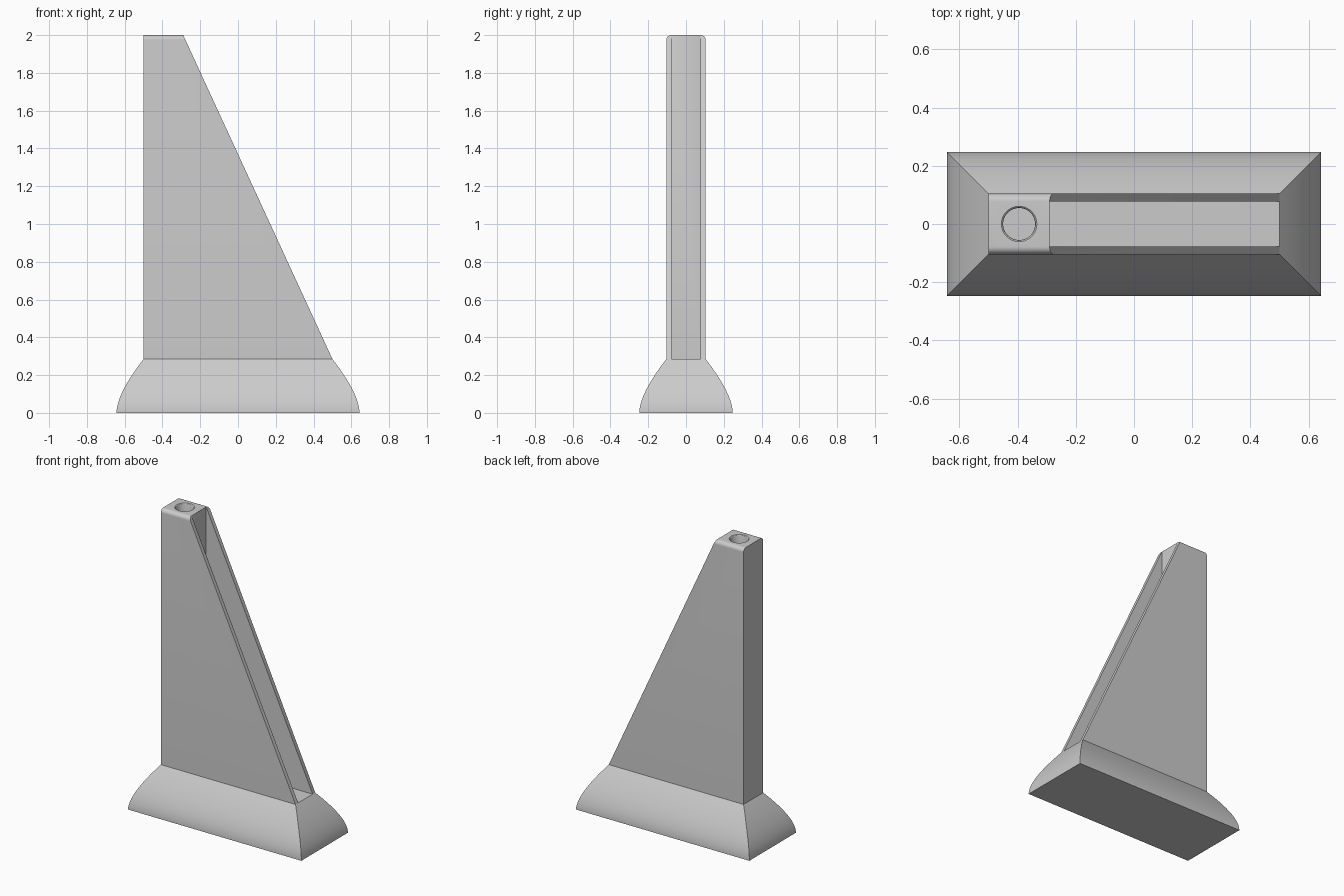
import bpy, bmesh, math
from mathutils import Vector, Matrix

cube = bpy.data.objects.get("Cube")
if cube:
    bpy.data.objects.remove(cube, do_unlink=True)

FOOT_H, TOP = 0.285, 2.0
HALF_X, HALF_Y, FLARE = 0.5, 0.104, 0.143
POST_END, POCKET_Y = -0.29, 0.077

grey = bpy.data.materials.new("plain grey")
grey.use_nodes = True
colour = (0.6, 0.6, 0.6, 1)
grey.diffuse_color = colour
grey.node_tree.nodes["Principled BSDF"].inputs["Base Color"].default_value = colour


def finish(bm, name):
    bmesh.ops.recalc_face_normals(bm, faces=bm.faces)
    mesh = bpy.data.meshes.new(name)
    bm.to_mesh(mesh)
    bm.free()
    obj = bpy.data.objects.new(name, mesh)
    bpy.context.collection.objects.link(obj)
    mesh.materials.append(grey)
    return obj


def select_only(obj):
    bpy.ops.object.select_all(action='DESELECT')
    obj.select_set(True)
    bpy.context.view_layer.objects.active = obj


def box(bm, lo, hi):
    lo, hi = Vector(lo), Vector(hi)
    size = Matrix.Diagonal((*(hi - lo), 1))
    bmesh.ops.create_cube(bm, size=1, matrix=Matrix.Translation((lo + hi) / 2) @ size)


def loft(bm, rings):
    # stacked closed rings with capped ends
    rings = [[bm.verts.new(p) for p in ring] for ring in rings]
    n = len(rings[0])
    for a, b in zip(rings, rings[1:]):
        for i in range(n):
            j = (i + 1) % n
            bm.faces.new((a[i], a[j], b[j], b[i]))
    bm.faces.new(rings[0])
    bm.faces.new(rings[-1])


def cut(obj, cutter):
    cutter.hide_render = True
    mod = obj.modifiers.new("cut", 'BOOLEAN')
    mod.operation, mod.solver, mod.object = 'DIFFERENCE', 'EXACT', cutter
    select_only(obj)
    bpy.ops.object.modifier_apply(modifier=mod.name)
    bpy.data.objects.remove(cutter, do_unlink=True)


# Flared foot: mitred rectangles following a curved side profile
rings, steps = [], 16
for i in range(steps + 1):
    t = i / steps
    d = FLARE * (1 - t * t)
    z = 2 * t * (1 - t) * 0.1 + t * t * FOOT_H
    x, y = HALF_X + d, HALF_Y + d
    rings.append([(-x, -y, z), (x, -y, z), (x, y, z), (-x, y, z)])
bm = bmesh.new()
loft(bm, rings)
foot = finish(bm, "flared_foot")

# Tower: block with rounded top edges, sliced along the slope
bm = bmesh.new()
box(bm, (-HALF_X, -HALF_Y, FOOT_H), (HALF_X, HALF_Y, TOP))
top_edges = [e for e in bm.edges
             if all(v.co.z > 1.9 for v in e.verts)
             and abs(e.verts[0].co.y - e.verts[1].co.y) < 0.01]
bmesh.ops.bevel(bm, geom=top_edges, offset=0.026, segments=8, profile=0.5, affect='EDGES')
slope = Vector((TOP - FOOT_H, 0, HALF_X - POST_END))
cut_result = bmesh.ops.bisect_plane(bm, geom=bm.verts[:] + bm.edges[:] + bm.faces[:],
                                    plane_co=(POST_END, 0, TOP), plane_no=slope,
                                    clear_outer=True)
rim = [e for e in bm.edges if e.is_boundary]
bmesh.ops.holes_fill(bm, edges=rim)
tower = finish(bm, "tower")

# Pocket that leaves two side plates and a solid post
bm = bmesh.new()
box(bm, (POST_END, -POCKET_Y, FOOT_H - 0.1), (HALF_X + 0.1, POCKET_Y, TOP + 0.1))
cut(tower, finish(bm, "pocket_cutter"))

# Round socket with a softened rim in the top of the post
bm = bmesh.new()
profile = [(0.055, TOP - 0.15), (0.055, TOP - 0.008), (0.057, TOP - 0.003),
           (0.061, TOP), (0.061, TOP + 0.05)]
circle = [2 * math.pi * k / 48 for k in range(48)]
loft(bm, [[(-0.395 + r * math.cos(a), r * math.sin(a), z) for a in circle]
          for r, z in profile])
cut(tower, finish(bm, "socket_cutter"))

for obj in (foot, tower):
    select_only(obj)
    bpy.ops.object.shade_smooth_by_angle(angle=math.radians(30))
